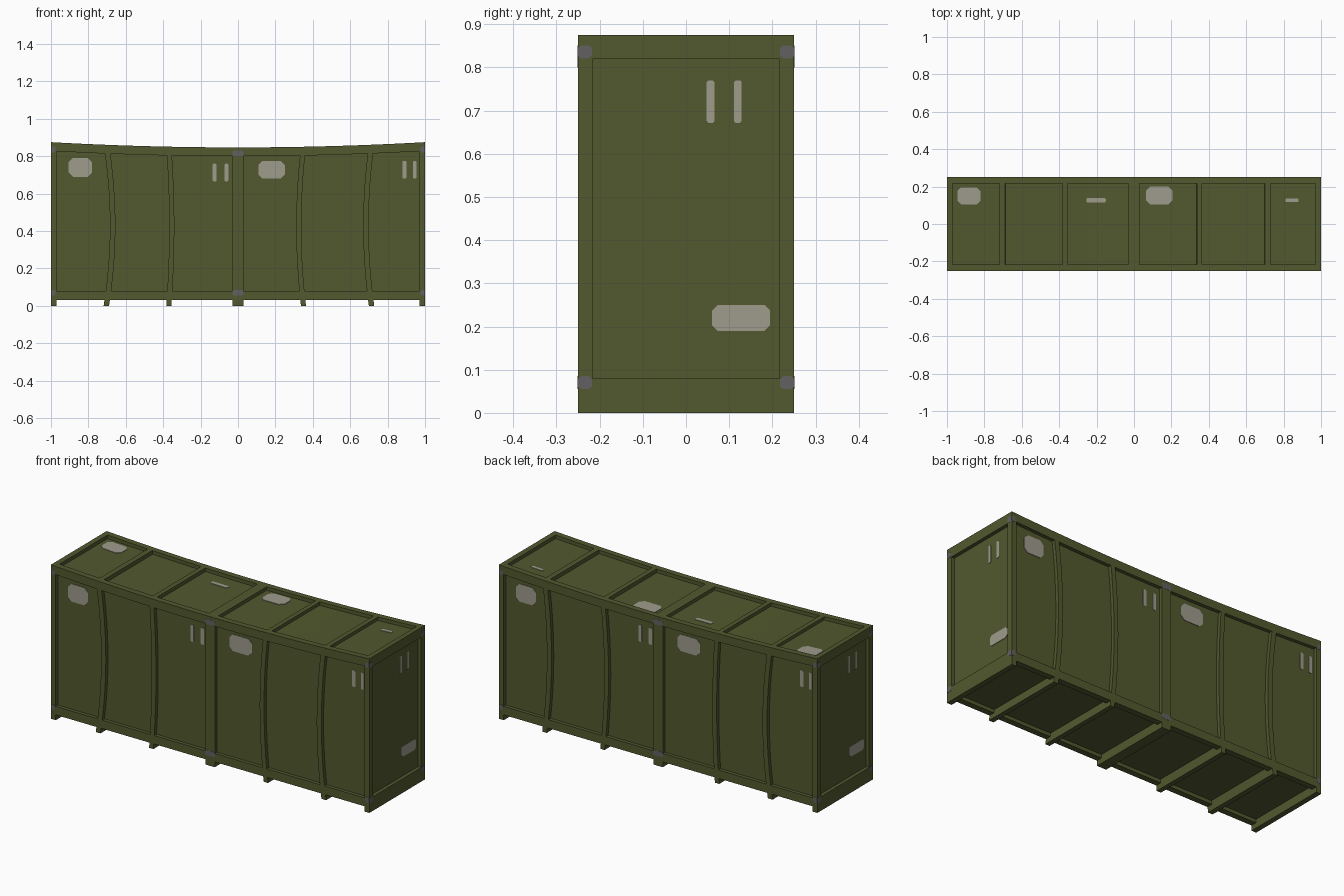
import bpy, bmesh

if "Cube" in bpy.data.objects:
    bpy.data.objects.remove(bpy.data.objects["Cube"])

HX, HY = 1.0, 0.25        # half length and half depth
REC = 0.02                # how far panels sit behind the frame


def material(name, rgb):
    m = bpy.data.materials.new(name)
    m.diffuse_color = (*rgb, 1)
    m.use_nodes = True
    m.node_tree.nodes["Principled BSDF"].inputs["Base Color"].default_value = m.diffuse_color
    return m


OLIVE = material("olive paint", (0.084, 0.100, 0.028))
PALE = material("pale stencil", (0.345, 0.335, 0.265))
STEEL = material("grey corner metal", (0.127, 0.115, 0.122))


def roof(x):
    """Sagging roof line: low in the middle, high at the ends."""
    return 0.847 + 0.028 * x * x


def loft(name, sections, mat):
    """Closed solid through a list of equal-sized point rings."""
    bm = bmesh.new()
    rings = [[bm.verts.new(p) for p in s] for s in sections]
    n = len(rings[0])
    for a, b in zip(rings, rings[1:]):
        for i in range(n):
            j = (i + 1) % n
            bm.faces.new((a[i], a[j], b[j], b[i]))
    bm.faces.new(rings[0][::-1])
    bm.faces.new(rings[-1])
    bmesh.ops.recalc_face_normals(bm, faces=bm.faces)
    me = bpy.data.meshes.new(name)
    bm.to_mesh(me)
    bm.free()
    me.materials.append(mat)
    ob = bpy.data.objects.new(name, me)
    bpy.context.collection.objects.link(ob)
    return ob


def beam(name, x0, x1, y0, y1, low, high, mat, steps=16):
    """Lengthwise bar whose bottom and top follow functions of x."""
    secs = []
    for i in range(steps + 1):
        x = x0 + (x1 - x0) * i / steps
        secs.append([(x, y0, low(x)), (x, y1, low(x)), (x, y1, high(x)), (x, y0, high(x))])
    return loft(name, secs, mat)


def flat(z):
    return lambda x: z


# Inner body that forms every recessed panel
beam("panel_body", -HX + REC, HX - REC, -HY + REC, HY - REC,
     flat(0.05), lambda x: roof(x) - REC, OLIVE, 24)

# Long rails along the bottom and top edges, front and back
for side, s in (("front", -1), ("back", 1)):
    y0, y1 = sorted((s * 0.216, s * HY))
    beam("bottom_rail_" + side, -HX, HX, y0, y1, flat(0.03), flat(0.078), OLIVE, 1)
    beam("top_rail_" + side, -HX, HX, y0, y1, lambda x: roof(x) - 0.047, roof, OLIVE, 24)


# Ribs wrapping around the body, bowed towards the middle at half height
def rib(name, x, width, bow):
    secs = []
    for i in range(13):
        t = i / 12
        c = x - bow * (1 - (2 * t - 1) ** 2)
        a, b = c - width / 2, c + width / 2
        za, zb = t * roof(a), t * roof(b)
        secs.append([(a, -HY, za), (b, -HY, zb), (b, HY, zb), (a, HY, za)])
    loft(name, secs, OLIVE)


rib("rib_outer_left", -0.704, 0.029, -0.034)
rib("rib_inner_left", -0.370, 0.027, -0.016)
rib("rib_centre", 0.0, 0.058, 0.0)
rib("rib_inner_right", 0.350, 0.027, 0.025)
rib("rib_outer_right", 0.714, 0.029, 0.030)

# End frames: two posts, a sill and a header
for end, s in (("left", -1), ("right", 1)):
    x0, x1 = sorted((s * 0.97, s * HX))
    beam("end_sill_" + end, x0, x1, -HY, HY, flat(0), flat(0.08), OLIVE, 1)
    beam("end_header_" + end, x0, x1, -HY, HY, flat(0.82), roof, OLIVE, 1)
    for side, t in (("front", -1), ("back", 1)):
        y0, y1 = sorted((t * 0.216, t * HY))
        beam(f"end_post_{end}_{side}", x0, x1, y0, y1, flat(0.08), flat(0.82), OLIVE, 1)


# Thin painted plates with clipped corners, mapped on to a surface
def plate(name, u0, u1, v0, v1, place, mat, thick=0.003):
    c = 0.22 * min(u1 - u0, v1 - v0)
    ring = [(u0 + c, v0), (u1 - c, v0), (u1, v0 + c), (u1, v1 - c),
            (u1 - c, v1), (u0 + c, v1), (u0, v1 - c), (u0, v0 + c)]
    loft(name, [[place(u, v, d) for u, v in ring] for d in (-0.002, thick)], mat)


def on_side(s, out):
    """Front (s=1) or back (s=-1), at distance out from the middle."""
    return lambda u, v, d: (s * u, -s * (out + d), v)


def on_end(s, out):
    return lambda u, v, d: (s * (out + d), s * u, v)


def on_roof(u, v, d):
    return (u, v, roof(u) - REC + d)


for side, s in (("front", 1), ("back", -1)):
    put = on_side(s, HY - REC)
    plate("wide_mark_outer_" + side, -0.905, -0.78, 0.69, 0.79, put, PALE)
    plate("wide_mark_middle_" + side, 0.11, 0.25, 0.68, 0.775, put, PALE)
    for i, (x, z) in enumerate(((-0.125, 0.665), (-0.062, 0.665), (0.89, 0.68), (0.945, 0.68))):
        plate(f"strip_mark_{i}_{side}", x - 0.01, x + 0.01, z, z + 0.095, put, PALE)
    # metal fittings on the centre post and the corners
    put = on_side(s, HY)
    for x0, x1, top in ((-0.03, 0.03, 0.815), (-1, -0.977, 0.836), (0.977, 1, 0.836)):
        for level, z in (("low", 0.07), ("high", top)):
            plate(f"fitting_{side}_{x0}_{level}", x0, x1, z - 0.015, z + 0.015, put, STEEL, 0.001)

for end, s in (("right", 1), ("left", -1)):
    put = on_end(s, HX - REC)
    plate("end_wide_mark_" + end, 0.06, 0.195, 0.19, 0.25, put, PALE)
    for y in (0.057, 0.12):
        plate(f"end_strip_mark_{end}_{y}", y - 0.009, y + 0.009, 0.672, 0.77, put, PALE)
    put = on_end(s, HX)
    for y0 in (-HY, 0.218):
        for level, z in (("low", 0.07), ("high", 0.836)):
            plate(f"end_fitting_{end}_{y0}_{level}", y0, y0 + 0.032,
                  z - 0.015, z + 0.015, put, STEEL, 0.001)

# Roof markings
for i, (u0, u1, v0, v1) in enumerate(((-0.945, -0.82, 0.105, 0.195), (0.065, 0.205, 0.105, 0.2),
                                      (-0.255, -0.15, 0.115, 0.138), (0.81, 0.88, 0.118, 0.136))):
    plate(f"roof_mark_{i}", u0, u1, v0, v1, on_roof, PALE)
